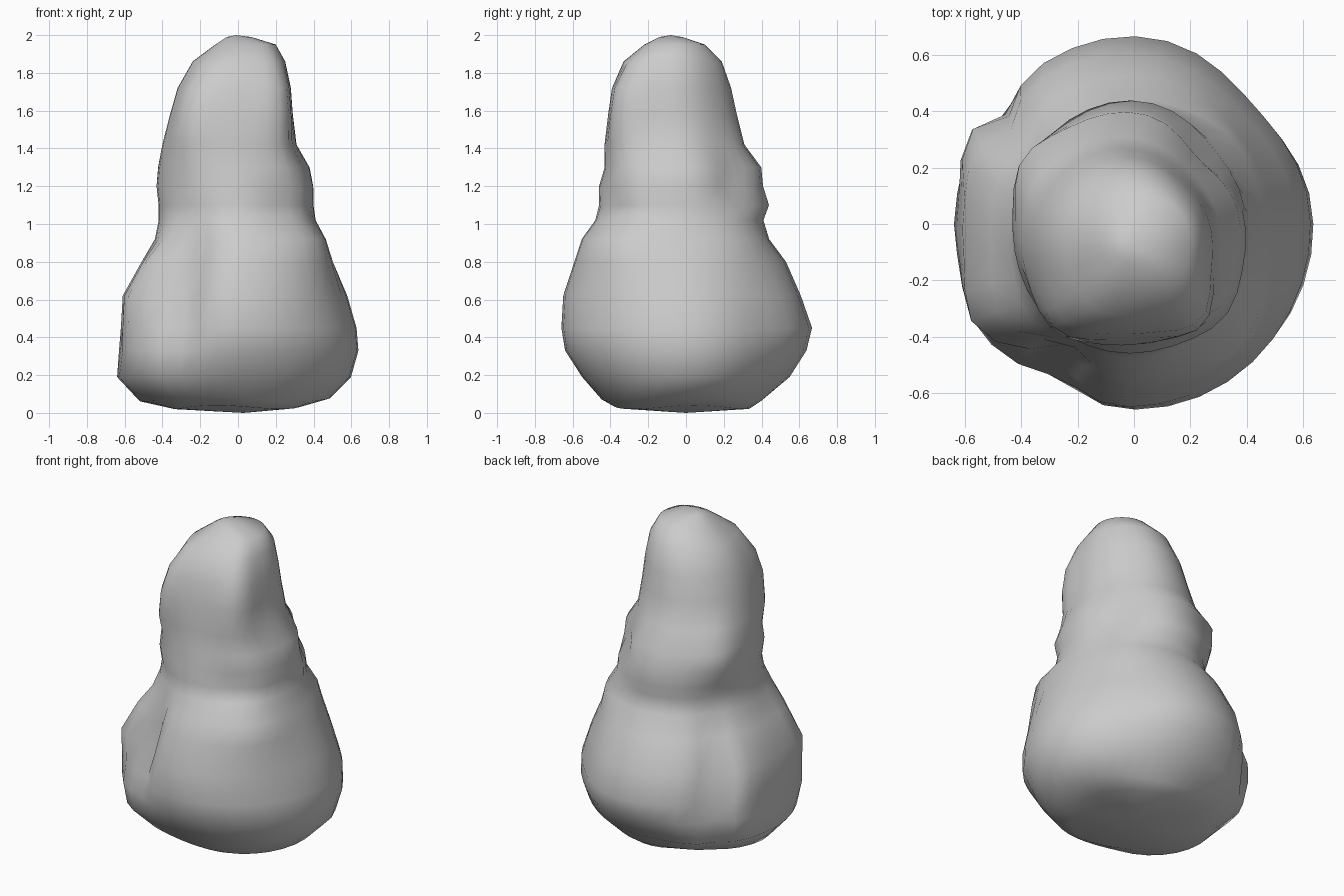
import bpy, bmesh, math

SEGMENTS = 36

# Silhouette rings: z, left x, right x, front y, back y
RINGS = [
    (0.03, -0.34, 0.34, -0.38, 0.34),
    (0.07, -0.52, 0.49, -0.45, 0.40),
    (0.19, -0.64, 0.60, -0.55, 0.55),
    (0.33, -0.63, 0.64, -0.64, 0.64),
    (0.45, -0.62, 0.63, -0.66, 0.67),
    (0.62, -0.61, 0.58, -0.65, 0.61),
    (0.80, -0.51, 0.50, -0.59, 0.53),
    (0.92, -0.44, 0.46, -0.55, 0.44),
    (1.02, -0.42, 0.41, -0.48, 0.41),
    (1.10, -0.42, 0.40, -0.46, 0.44),
    (1.20, -0.43, 0.40, -0.46, 0.41),
    (1.30, -0.42, 0.38, -0.43, 0.40),
    (1.42, -0.40, 0.31, -0.43, 0.31),
    (1.58, -0.36, 0.29, -0.41, 0.27),
    (1.72, -0.32, 0.28, -0.39, 0.24),
    (1.86, -0.24, 0.25, -0.33, 0.19),
    (1.95, -0.12, 0.20, -0.22, 0.10),
    (1.99, -0.06, 0.07, -0.14, -0.02),
]

# Lumps and grooves: angle, z, angular width, height, relative amount
LUMPS = [
    (140, 0.55, 8, 0.35, -0.10),    # back-left groove
    (153, 0.40, 9, 0.25, 0.08),     # side lump, back corner
    (130, 0.17, 14, 0.13, 0.06),    # low back-left corner
    (208, 0.50, 11, 0.30, 0.07),    # side lump, front corner
    (212, 0.76, 12, 0.14, 0.06),    # side lump, upper edge
    (226, 0.22, 13, 0.16, 0.07),    # low front-left corner
    (240, 0.66, 12, 0.27, -0.21),   # front-left groove
    (318, 0.88, 25, 0.13, 0.13),    # front-right belly
    (320, 1.15, 18, 0.07, 0.08),    # front-right waist
    (45, 0.42, 26, 0.35, -0.08),    # flatter back-right belly
    (45, 0.93, 22, 0.07, 0.06),     # back-right shelf
    (45, 1.24, 24, 0.13, -0.17),    # slimmer back-right neck
    (305, 1.08, 15, 0.05, -0.07),   # front waist crease
    (314, 1.63, 20, 0.30, 0.22),    # upper front-right edge
    (232, 1.62, 20, 0.26, 0.17),    # upper front-left edge
    (147, 1.27, 18, 0.13, 0.12),    # back-left shoulder
    (50, 1.70, 25, 0.20, -0.05),    # flatter upper back
]


def relief(deg, z):
    total = 1.0
    for a, cz, w, h, amount in LUMPS:
        d = (deg - a + 180) % 360 - 180
        total += amount * math.exp(-(d / w) ** 2 - ((z - cz) / h) ** 2)
    return total


# Lumpy boulder body lofted from the rings
bm = bmesh.new()
loops = []
for z, x0, x1, y0, y1 in RINGS:
    cx, cy = (x0 + x1) / 2, (y0 + y1) / 2
    rx, ry = (x1 - x0) / 2, (y1 - y0) / 2
    loop = []
    for i in range(SEGMENTS):
        deg = 360 * i / SEGMENTS
        t = math.radians(deg)
        c, s = math.cos(t), math.sin(t)
        r = relief(deg, z) / math.sqrt((c / rx) ** 2 + (s / ry) ** 2)
        wobble = 0.01 * math.sin(3 * t + 1) if z < 0.1 else 0
        loop.append(bm.verts.new((cx + r * c, cy + r * s, z + wobble)))
    loops.append(loop)

for lower, upper in zip(loops, loops[1:]):
    for i in range(SEGMENTS):
        j = (i + 1) % SEGMENTS
        bm.faces.new((lower[i], lower[j], upper[j], upper[i]))

# Rounded crown and shallow underside
crown = bm.verts.new((-0.01, -0.08, 2.0))
base = bm.verts.new((0.03, 0, 0.0))
for i in range(SEGMENTS):
    j = (i + 1) % SEGMENTS
    bm.faces.new((loops[-1][i], loops[-1][j], crown))
    bm.faces.new((loops[0][j], loops[0][i], base))

# Set the lowest point on the ground
lowest = min(v.co.z for v in bm.verts)
for v in bm.verts:
    v.co.z = (v.co.z - lowest) * 2.0 / (2.0 - lowest)
bmesh.ops.recalc_face_normals(bm, faces=bm.faces)
for f in bm.faces:
    f.smooth = True

mesh = bpy.data.meshes.new("boulder")
bm.to_mesh(mesh)
bm.free()
boulder = bpy.data.objects.new("boulder", mesh)
bpy.context.collection.objects.link(boulder)
